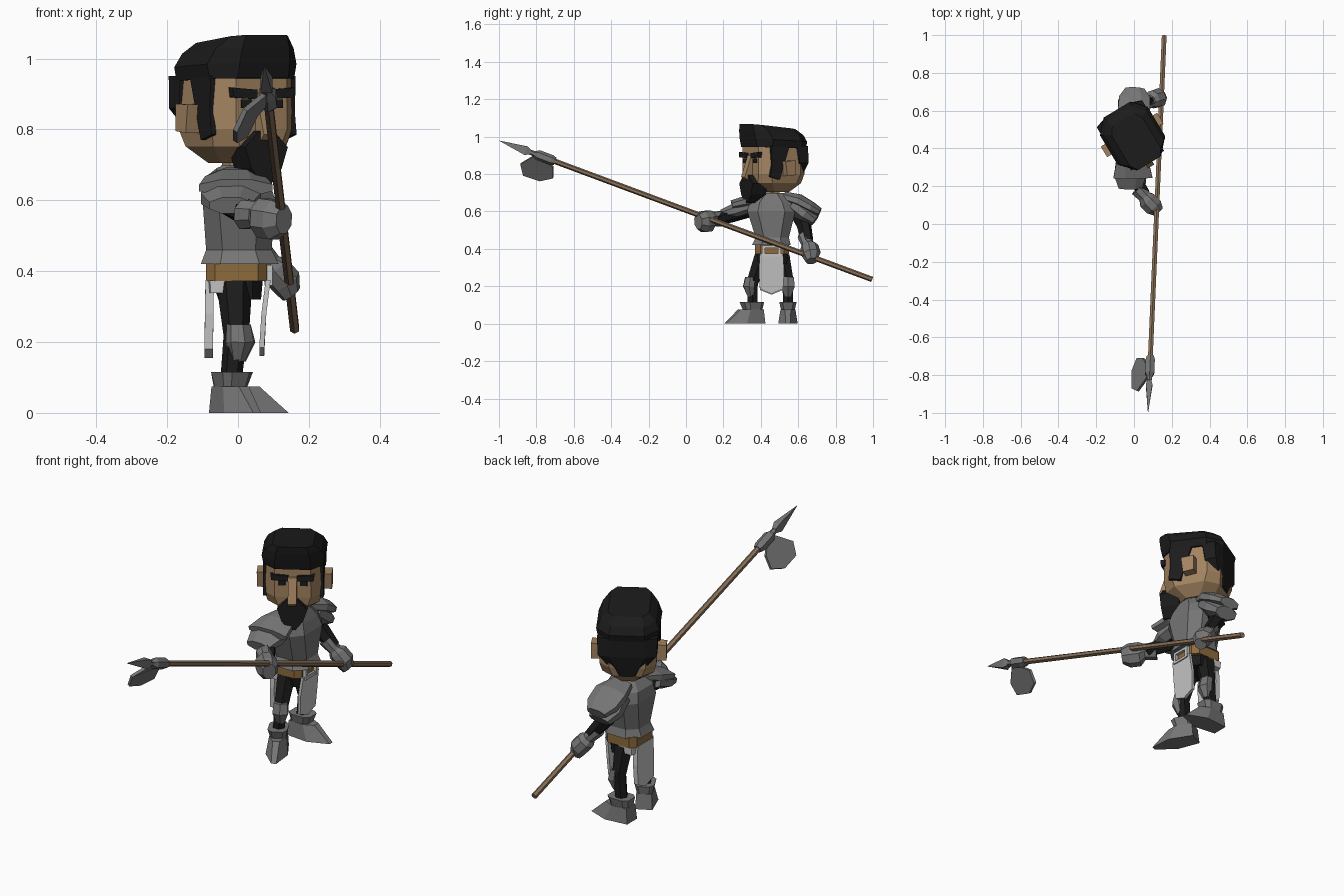
import bpy, bmesh, math
from mathutils import Vector, Matrix

if "Cube" in bpy.data.objects:
    bpy.data.objects.remove(bpy.data.objects["Cube"], do_unlink=True)


def material(name, r, g, b):
    m = bpy.data.materials.new(name)
    m.use_nodes = True
    m.diffuse_color = (r, g, b, 1)
    m.node_tree.nodes["Principled BSDF"].inputs["Base Color"].default_value = (r, g, b, 1)
    return m


STEEL = material("steel", .18, .18, .18)
CLOTH = material("pale cloth", .56, .56, .56)
BLACK = material("black", .011, .011, .011)
SKIN = material("skin", .37, .232, .12)
WOOD = material("wood", .25, .165, .1)
LEATHER = material("leather", .27, .145, .045)
ID = Matrix.Identity(4)


def loft(name, rings, mat, mx=ID):
    """Join rings of equal point count and cap both ends."""
    bm = bmesh.new()
    vs = [[bm.verts.new(mx @ Vector(p)) for p in r] for r in rings]
    n = len(vs[0])
    for a, b in zip(vs, vs[1:]):
        for i in range(n):
            j = (i + 1) % n
            bm.faces.new((a[i], a[j], b[j], b[i]))
    bm.faces.new(vs[0])
    bm.faces.new(vs[-1])
    bmesh.ops.recalc_face_normals(bm, faces=bm.faces)
    me = bpy.data.meshes.new(name)
    bm.to_mesh(me)
    bm.free()
    me.materials.append(mat)
    ob = bpy.data.objects.new(name, me)
    bpy.context.collection.objects.link(ob)
    return ob


def ring(z, x0, x1, y0, y1, cut=.3, tilt=0):
    """Rectangle with cut corners, optionally sloping along x."""
    cx, cy = (x1 - x0) * cut, (y1 - y0) * cut
    pts = [(x0 + cx, y0), (x1 - cx, y0), (x1, y0 + cy), (x1, y1 - cy),
           (x1 - cx, y1), (x0 + cx, y1), (x0, y1 - cy), (x0, y0 + cy)]
    return [(x, y, z + tilt * x) for x, y in pts]


def limb(name, stations, mat, sides=6, mx=ID):
    """Stations are (point, sideways radius, other radius) along a straight-ish path."""
    t = (Vector(stations[-1][0]) - Vector(stations[0][0])).normalized()
    ref = Vector((0, 0, 1)) if abs(t.z) < .9 else Vector((1, 0, 0))
    u = ref.cross(t).normalized()
    v = t.cross(u)
    rings = []
    for p, ru, rv in stations:
        angs = [2 * math.pi * (i + .5) / sides for i in range(sides)]
        rings.append([Vector(p) + u * ru * math.cos(a) + v * rv * math.sin(a) for a in angs])
    return loft(name, rings, mat, mx)


def slab(name, outline, axis, lo, hi, mat, mx=ID):
    """Extrude a 2D outline between lo and hi along x (0) or y (1)."""
    def put(p, d):
        return (d, p[0], p[1]) if axis == 0 else (p[0], d, p[1])
    return loft(name, [[put(p, d) for p in outline] for d in (lo, hi)], mat, mx)


def box(name, x0, x1, y0, y1, z0, z1, mat, mx=ID):
    return slab(name, [(y0, z0), (y1, z0), (y1, z1), (y0, z1)], 0, x0, x1, mat, mx)


# Torso, belt and hips
loft("breastplate", [ring(.42, -.105, .115, .352, .56, .25), ring(.46, -.09, .095, .373, .55, .25),
                     ring(.6, -.1, .105, .328, .585, .22), ring(.65, -.09, .09, .335, .575, .25),
                     ring(.7, -.045, .07, .39, .525)], STEEL)
loft("belt", [ring(.372, -.09, .082, .37, .552, .15), ring(.425, -.09, .082, .37, .552, .15)], LEATHER)
loft("hips", [ring(.32, -.055, .065, .385, .54, .2), ring(.375, -.075, .07, .378, .545, .2)], BLACK)
loft("underskirt", [ring(.338, -.08, -.02, .375, .55, .05), ring(.373, -.083, .0, .373, .551, .05)], CLOTH)
for y in (.415, .5):
    box("buckle_side", .075, .097, y - .008, y + .008, .36, .418, CLOTH)
for z in (.365, .412):
    box("buckle_bar", .075, .096, .415, .5, z - .006, z + .006, CLOTH)


# Hanging cloths
def hanging(name, x_top, x_mid, x_low, thick, tip):
    half = [(x_top, .062, .375), (x_mid, .068, .28), (x_low, .062, tip + .025)]
    outline = [(x, .457 - w, z) for x, w, z in half] + [(x_low, .457, tip)]
    outline += [(x, .457 + w, z) for x, w, z in reversed(half)]
    loft(name, [[(x + d, y, z) for x, y, z in outline] for d in (0, thick)], CLOTH)


hanging("front_cloth", .078, .066, .06, .014, .16)
hanging("back_cloth", -.092, -.093, -.095, .024, .155)


# Legs with knee plates and boots
def leg(side, hip, knee, ankle, heading):
    h, k, a = Vector(hip), Vector(knee), Vector(ankle)
    limb(side + "_thigh", [(h, .045, .05), (k, .036, .036)], BLACK)
    limb(side + "_shin", [(k + Vector((0, 0, .02)), .034, .034), (a, .03, .03)], BLACK)
    mx = Matrix.Translation((a.x, a.y, 0)) @ Matrix.Rotation(math.radians(heading), 4, 'Z')
    kx = Matrix.Translation((k.x, k.y, 0)) @ Matrix.Rotation(math.radians(heading), 4, 'Z')
    limb(side + "_knee_plate", [((.012, 0, .145), .02, .015), ((.022, 0, .2), .042, .032),
                                ((.015, 0, .25), .036, .026)], STEEL, 6, kx)
    sole = [(-.058, -.04), (.06, -.052), (.163, -.012), (.163, .012), (.06, .052), (-.058, .04)]
    top = [(-.05, -.036), (.03, -.04), (.08, -.016), (.08, .016), (.03, .04), (-.05, .036)]
    loft(side + "_boot", [[(x, y, 0) for x, y in sole], [(x, y, .075) for x, y in top]], STEEL, mx)
    loft(side + "_boot_cuff", [ring(.07, -.048, .045, -.036, .036, .2),
                               ring(.115, -.056, .062, -.046, .046, .2)], STEEL, mx)


leg("right", (-.01, .405, .36), (-.005, .355, .22), (-.02, .355, .09), -63)
leg("left", (-.01, .515, .36), (-.005, .545, .22), (-.02, .545, .09), 0)

# Right arm reaching forward along the pole
limb("right_sleeve", [((-.03, .36, .62), .05, .045), ((-.01, .25, .585), .045, .042),
                      ((.055, .165, .555), .032, .032)], BLACK)
limb("right_gauntlet", [((.018, .185, .56), .042, .045), ((.055, .145, .56), .036, .04),
                        ((.07, .125, .55), .052, .06), ((.105, .09, .545), .052, .06),
                        ((.13, .065, .545), .032, .042)], STEEL, 8)
limb("right_shoulder_upper", [((-.008, .4, .672), .06, .025), ((-.008, .33, .655), .092, .035),
                              ((-.006, .245, .635), .112, .026)], STEEL, 8)
limb("right_shoulder_lower", [((-.02, .34, .63), .08, .04), ((-.02, .26, .605), .092, .042),
                              ((-.02, .19, .585), .066, .026)], STEEL, 8)

# Left arm hanging back to the pole's tail
limb("left_sleeve", [((-.01, .57, .64), .045, .045), ((.01, .63, .53), .04, .042),
                     ((.08, .65, .44), .032, .032)], BLACK)
limb("left_gauntlet", [((.05, .635, .47), .04, .035), ((.09, .65, .425), .034, .03),
                       ((.1, .66, .41), .05, .045), ((.135, .67, .37), .052, .045),
                       ((.15, .672, .335), .032, .03)], STEEL, 8)
limb("left_shoulder_upper", [((-.005, .52, .68), .06, .03), ((0, .6, .657), .092, .04),
                             ((.003, .67, .62), .088, .034), ((.005, .715, .595), .055, .025)], STEEL, 8)
limb("left_shoulder_lower", [((-.005, .57, .64), .08, .05), ((.0, .64, .585), .092, .048),
                             ((.005, .69, .55), .06, .032)], STEEL, 8)

# Head, turned toward the front
H = Matrix.Translation((-.006, .465, 0)) @ Matrix.Rotation(math.radians(-59), 4, 'Z')
limb("neck", [((0, .462, .68), .045, .045), ((0, .462, .74), .045, .045)], SKIN)
loft("head", [ring(.705, -.085, .085, -.07, .07), ring(.752, -.135, .135, -.12, .12, .22),
              ring(.8, -.145, .14, -.132, .132, .18), ring(.96, -.145, .14, -.13, .13, .18)], SKIN, H)
loft("hair_top", [ring(.94, -.155, .148, -.139, .139, .2, .03), ring(.98, -.164, .158, -.147, .147, .22, .05),
                  ring(1.02, -.143, .165, -.128, .128, .2, .08), ring(1.05, -.1, .168, -.095, .095, .15, .1)],
     BLACK, H)
loft("hair_back", [ring(.95, -.156, -.05, -.14, .14, .2), ring(.86, -.158, -.065, -.137, .137, .2),
                   ring(.755, -.14, -.105, -.045, .045, .2)], BLACK, H)
slab("nose", [(.135, .905), (.146, .9), (.187, .785), (.172, .77), (.135, .77)], 1, -.02, .02, SKIN, H)
slab("beard", [(-.025, .795), (.025, .795), (.07, .75), (.05, .69), (.015, .645),
               (-.015, .645), (-.05, .69), (-.07, .75)], 0, .075, .168, BLACK, H)
for side, s in (("left", 1), ("right", -1)):
    slab(side + "_brow", [(s * .02, .885), (s * .098, .89), (s * .102, .918), (s * .02, .912)],
         0, .13, .152, BLACK, H)
    box(side + "_eye", .135, .145, min(s * .034, s * .068), max(s * .034, s * .068), .86, .884, BLACK, H)
    lo, hi = sorted((s * .125, s * .14))
    slab(side + "_sideburn", [(-.02, .95), (.095, .95), (.09, .85), (.1, .785), (.04, .77)], 1, lo, hi, BLACK, H)
    lo, hi = sorted((s * .125, s * .174))
    slab(side + "_ear", [(-.04, .795), (.015, .79), (.025, .87), (-.04, .872)], 1, lo, hi, SKIN, H)


# Pole weapon
def on_pole(y):
    return Vector((.117 + .043 * y, y, .607 - .372 * y))


limb("pole", [(on_pole(.995), .0145, .0145), (on_pole(-.72), .0145, .0145)], WOOD)
limb("socket", [(on_pole(-.7), .021, .021), (on_pole(-.72), .028, .028), (on_pole(-.79), .028, .028),
                (on_pole(-.81), .015, .015), (on_pole(-.85), .013, .013)], STEEL)
limb("spear_tip", [(on_pole(-.82), .012, .01), (on_pole(-.855), .024, .034), (on_pole(-.998), .001, .001)], STEEL, 4)

# Axe blade hanging below the socket, turned slightly across the pole
blade = [(.075, -.81, .9), (.02, -.885, .855), (-.008, -.87, .795),
         (-.008, -.78, .765), (.02, -.71, .78), (.05, -.71, .84), (.085, -.77, .88)]
normal = Vector((.8, -.2, -.5)).normalized() * .007
loft("axe_blade", [[Vector(p) + normal * s for p in blade] for s in (-1, 1)], STEEL)
